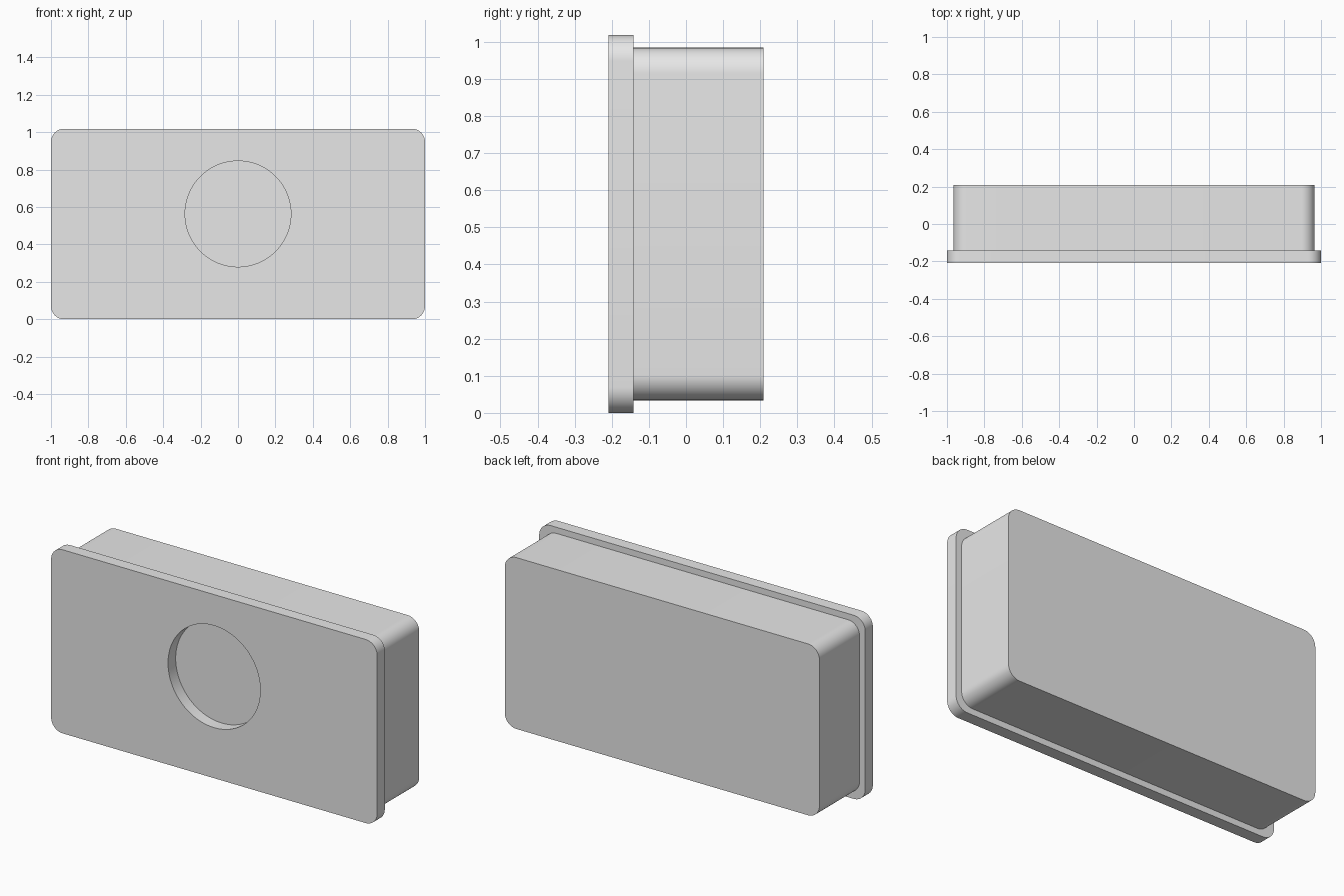
import bpy, bmesh, math
from mathutils import Vector

old = bpy.data.objects.get("Cube")
if old:
    bpy.data.objects.remove(old, do_unlink=True)

GREY = (0.8, 0.8, 0.8, 1)
grey = bpy.data.materials.new("plain_grey")
grey.use_nodes = True
grey.diffuse_color = GREY
grey.node_tree.nodes["Principled BSDF"].inputs["Base Color"].default_value = GREY

HEIGHT = 1.018
FRONT, STEP, BACK = -0.209, -0.142, 0.209
ROUND = 0.07


def activate(obj):
    bpy.ops.object.select_all(action="DESELECT")
    obj.select_set(True)
    bpy.context.view_layer.objects.active = obj


def rounded_slab(name, half_width, half_height, y0, y1):
    """Box centred on the model, with its four depth-wise edges rounded."""
    bm = bmesh.new()
    bmesh.ops.create_cube(bm, size=1)
    bmesh.ops.scale(bm, vec=(2 * half_width, y1 - y0, 2 * half_height), verts=bm.verts)
    bmesh.ops.translate(bm, vec=(0, (y0 + y1) / 2, HEIGHT / 2), verts=bm.verts)
    along_y = [e for e in bm.edges
               if abs((e.verts[0].co - e.verts[1].co).normalized().y) > 0.9]
    bmesh.ops.bevel(bm, geom=along_y, offset=ROUND, segments=12,
                    profile=0.5, affect="EDGES")
    mesh = bpy.data.meshes.new(name)
    bm.to_mesh(mesh)
    bm.free()
    mesh.materials.append(grey)
    obj = bpy.data.objects.new(name, mesh)
    bpy.context.collection.objects.link(obj)
    return obj


# Main body and the wider face plate in front of it
body = rounded_slab("body", 0.965, 0.475, STEP, BACK)
plate = rounded_slab("face_plate", 1.0, HEIGHT / 2, FRONT, STEP)

# Round opening through the plate, showing the body as its floor
bpy.ops.mesh.primitive_cylinder_add(vertices=96, radius=0.283, depth=0.4,
                                    location=(0, STEP, 0.563),
                                    rotation=(math.pi / 2, 0, 0))
cutter = bpy.context.object
cutter.name = "opening_cutter"
cutter.hide_render = True
cutter.data.materials.append(grey)
cut = plate.modifiers.new("round_opening", "BOOLEAN")
cut.operation = "DIFFERENCE"
cut.solver = "EXACT"
cut.object = cutter
activate(plate)
bpy.ops.object.modifier_apply(modifier=cut.name)
bpy.data.objects.remove(cutter, do_unlink=True)

# Smooth rounds with sharp rims
for part in (body, plate):
    activate(part)
    bpy.ops.object.shade_smooth_by_angle(angle=math.radians(30))
